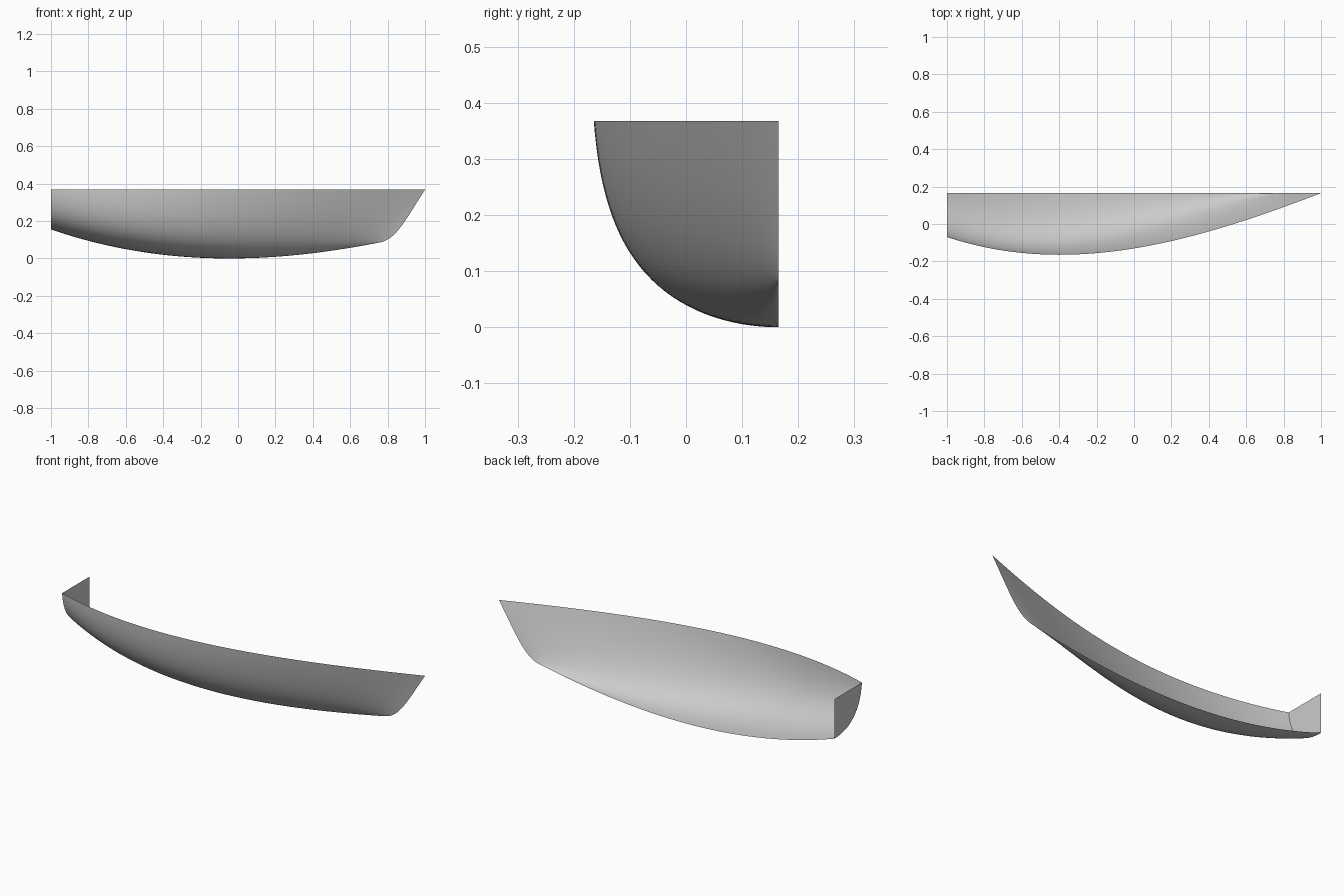
import bpy, bmesh

cube = bpy.data.objects.get("Cube")
if cube:
    bpy.data.objects.remove(cube)

CENTRE = 0.165   # y of the open centre plane
DECK = 0.368     # height of the level sheer line
NU, NV = 64, 32  # steps along the hull and up each section

grey = bpy.data.materials.new("hull grey")
grey.use_nodes = True
colour = (0.6, 0.6, 0.6, 1)
grey.diffuse_color = colour
grey.node_tree.nodes["Principled BSDF"].inputs["Base Color"].default_value = colour

# Control rows from keel to sheer: bow end x, half breadths, heights (stern to bow)
ROWS = [
    (0.74, (0, 0, 0, 0), (0.155, -0.045, -0.032, 0.083)),
    (0.84, (0.12, 0.33, 0.08, 0), (0.155, -0.045, -0.03, 0.092)),
    (0.88, (0.22, 0.46, 0.16, 0), (0.21, 0.03, 0.03, 0.18)),
    (1.00, (0.235, 0.455, 0.255, 0), (DECK,) * 4),
]


def bezier(p, t):
    s = 1 - t
    return s**3 * p[0] + 3 * s * s * t * p[1] + 3 * s * t * t * p[2] + t**3 * p[3]


def hull_point(u, v):
    x = bezier([-1 + (end + 1) * u for end, _, _ in ROWS], v)
    y = CENTRE - bezier([bezier(b, u) for _, b, _ in ROWS], v)
    z = bezier([bezier(h, u) for _, _, h in ROWS], v)
    return x, y, max(z, 0)


def make_object(name, bm):
    mesh = bpy.data.meshes.new(name)
    bm.to_mesh(mesh)
    bm.free()
    mesh.materials.append(grey)
    obj = bpy.data.objects.new(name, mesh)
    bpy.context.collection.objects.link(obj)
    return obj


# Half hull shell, open along the deck and the centre plane
bm = bmesh.new()
grid = [[bm.verts.new(hull_point(i / NU, j / NV)) for j in range(NV + 1)]
        for i in range(NU + 1)]
for i in range(NU):
    for j in range(NV):
        bm.faces.new((grid[i][j], grid[i + 1][j], grid[i + 1][j + 1], grid[i][j + 1]))
for face in bm.faces:
    face.smooth = True
make_object("half_hull", bm)

# Flat transom closing the stern
bm = bmesh.new()
edge = [bm.verts.new(hull_point(0, j / NV)) for j in range(NV + 1)]
corner = bm.verts.new((-1, CENTRE, DECK))
bm.faces.new(edge + [corner])
make_object("transom", bm)
